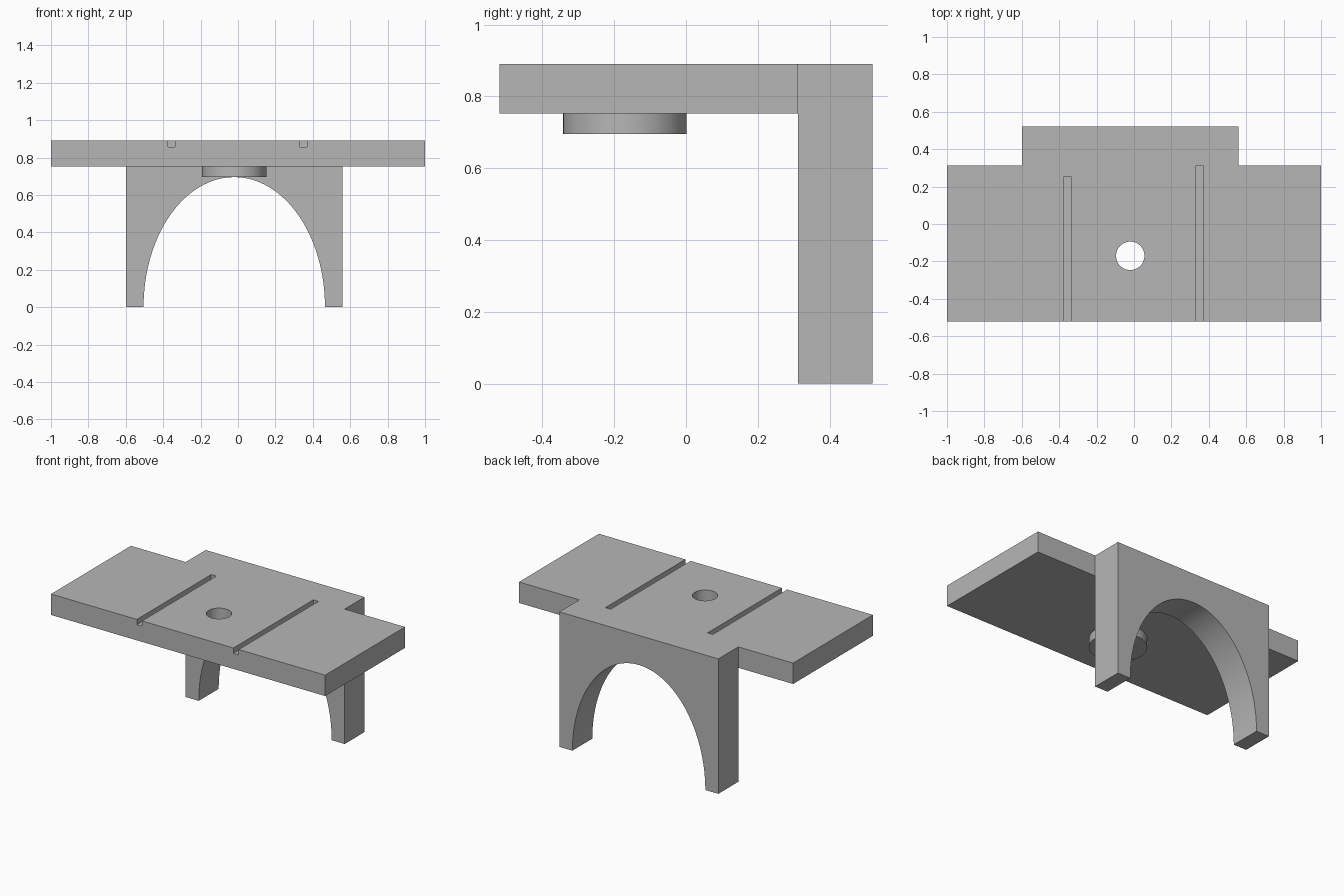
import bpy, bmesh, math
from mathutils import Vector

cube = bpy.data.objects.get("Cube")
if cube:
    bpy.data.objects.remove(cube, do_unlink=True)

# Main dimensions
CX = -0.02                        # centre line of arch and boss
HALF_W = 0.58                     # half width of the arch support
FRONT, STEP, BACK = -0.52, 0.312, 0.52
TOP, UNDER, CROWN = 0.89, 0.752, 0.695
BOSS_Y = -0.17

grey = bpy.data.materials.new("plain_grey")
grey.use_nodes = True
colour = (0.47, 0.47, 0.47, 1)
grey.diffuse_color = colour
grey.node_tree.nodes["Principled BSDF"].inputs["Base Color"].default_value = colour


def prism(name, outline, sweep):
    """Solid made by sweeping a closed flat outline along a vector."""
    bm = bmesh.new()
    face = bm.faces.new([bm.verts.new(p) for p in outline])
    out = bmesh.ops.extrude_face_region(bm, geom=[face])
    moved = [v for v in out["geom"] if isinstance(v, bmesh.types.BMVert)]
    bmesh.ops.translate(bm, vec=Vector(sweep), verts=moved)
    bmesh.ops.recalc_face_normals(bm, faces=bm.faces)
    mesh = bpy.data.meshes.new(name)
    bm.to_mesh(mesh)
    bm.free()
    mesh.materials.append(grey)
    obj = bpy.data.objects.new(name, mesh)
    bpy.context.collection.objects.link(obj)
    return obj


def disc(name, radius, z0, z1, sides=64):
    ring = [(CX + radius * math.cos(math.tau * i / sides),
             BOSS_Y + radius * math.sin(math.tau * i / sides), z0)
            for i in range(sides)]
    return prism(name, ring, (0, 0, z1 - z0))


def box(name, x0, x1, y0, y1, z0, z1):
    return prism(name, [(x0, y0, z0), (x1, y0, z0), (x1, y1, z0), (x0, y1, z0)],
                 (0, 0, z1 - z0))


def combine(body, tool, operation):
    tool.hide_render = True
    mod = body.modifiers.new(operation.lower(), "BOOLEAN")
    mod.operation, mod.solver, mod.object = operation, "EXACT", tool
    bpy.context.view_layer.objects.active = body
    bpy.ops.object.modifier_apply(modifier=mod.name)
    bpy.data.objects.remove(tool, do_unlink=True)


# Table plate with a narrower tongue at the back
left, right = CX - HALF_W, CX + HALF_W
plate_outline = [(-1, FRONT), (1, FRONT), (1, STEP), (right, STEP),
                 (right, BACK), (left, BACK), (left, STEP), (-1, STEP)]
bracket = prism("arched_table_bracket", [(x, y, UNDER) for x, y in plate_outline],
                (0, 0, TOP - UNDER))

# Upright support with a half-ellipse arch between two feet
steps = 64
arch = [(CX - 0.485 * math.cos(math.pi * i / steps), STEP,
         CROWN * math.sin(math.pi * i / steps)) for i in range(steps + 1)]
arch[-1] = (arch[-1][0], STEP, 0)
support_outline = arch + [(right, STEP, 0), (right, STEP, UNDER),
                          (left, STEP, UNDER), (left, STEP, 0)]
combine(bracket, prism("arch_support", support_outline, (0, BACK - STEP, 0)), "UNION")

# Round boss under the plate, with a hole through both
combine(bracket, disc("boss", 0.172, CROWN, UNDER + 0.02), "UNION")
combine(bracket, disc("hole_cutter", 0.076, CROWN - 0.1, TOP + 0.1), "DIFFERENCE")

# Two guide grooves, open at the front edge
for x, end in ((-0.355, 0.255), (0.35, STEP)):
    cutter = box("groove_cutter", x - 0.019, x + 0.019, FRONT - 0.1, end,
                 TOP - 0.035, TOP + 0.1)
    combine(bracket, cutter, "DIFFERENCE")

# Merge coplanar faces left by the joins
bm = bmesh.new()
bm.from_mesh(bracket.data)
bmesh.ops.remove_doubles(bm, verts=bm.verts, dist=0.00001)
bmesh.ops.dissolve_limit(bm, angle_limit=math.radians(0.3),
                         verts=bm.verts, edges=bm.edges)
bm.to_mesh(bracket.data)
bm.free()

# Smooth the curved walls, keep the corners sharp
bpy.ops.object.select_all(action="DESELECT")
bracket.select_set(True)
bpy.context.view_layer.objects.active = bracket
bpy.ops.object.shade_smooth_by_angle(angle=math.radians(30))
